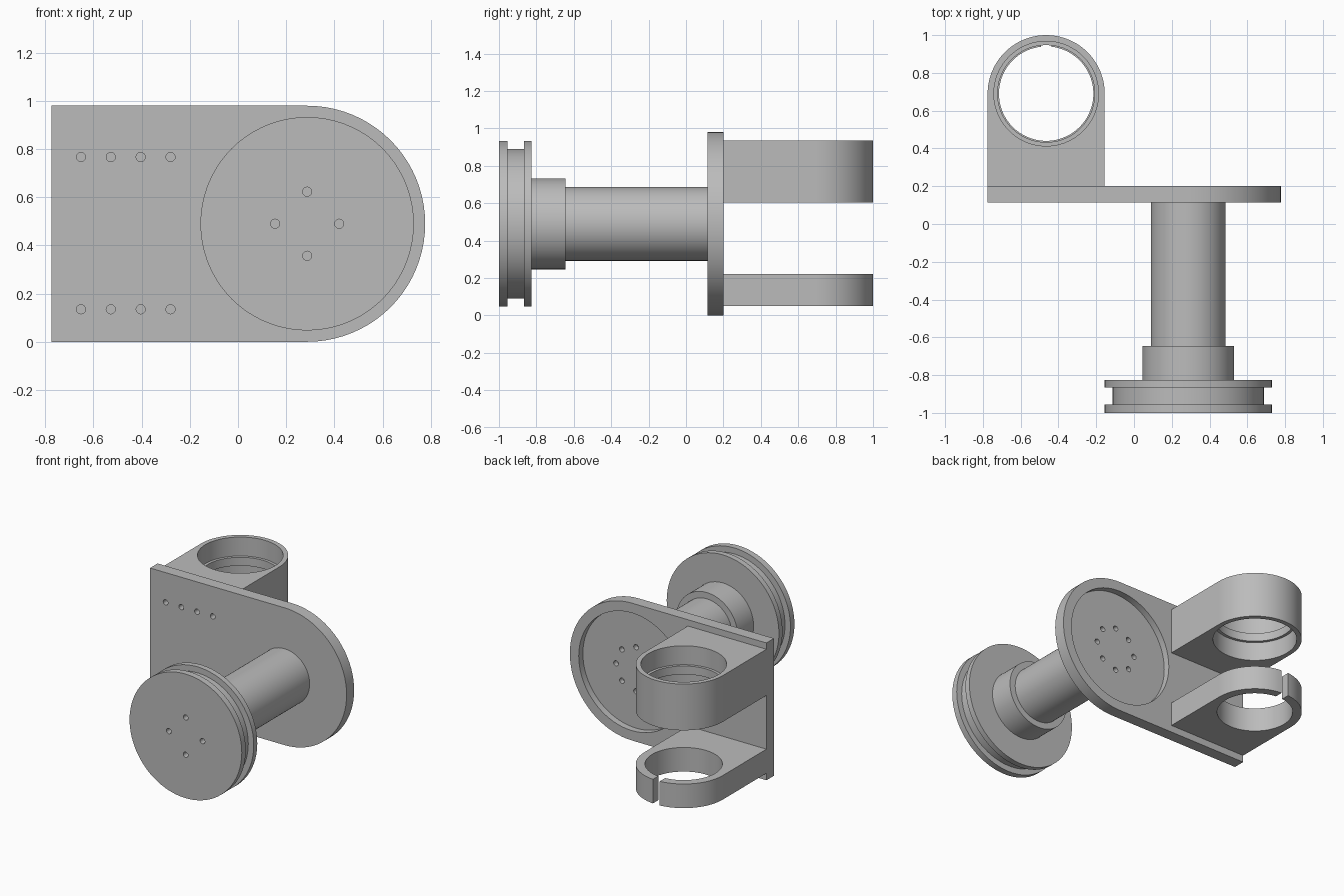
import bpy, bmesh
from math import sin, cos, pi, radians
from mathutils import Vector

cube = bpy.data.objects.get("Cube")
if cube:
    bpy.data.objects.remove(cube)

grey = bpy.data.materials.new("plain_grey")
grey.use_nodes = True
grey.diffuse_color = (0.5, 0.5, 0.5, 1)
bsdf = next(n for n in grey.node_tree.nodes if n.type == 'BSDF_PRINCIPLED')
bsdf.inputs["Base Color"].default_value = (0.5, 0.5, 0.5, 1)
bsdf.inputs["Roughness"].default_value = 0.6


def place(u, v, t, axis):
    """Point at (u, v) across the axis and t along it."""
    return Vector((u, t, v)) if axis == 'Y' else Vector((u, v, t))


def prism(bm, outline, lo, hi, axis):
    """Extrude a closed outline between lo and hi."""
    base = bm.faces.new([bm.verts.new(place(u, v, lo, axis)) for u, v in outline])
    ext = bmesh.ops.extrude_face_region(bm, geom=[base])
    verts = [g for g in ext["geom"] if isinstance(g, bmesh.types.BMVert)]
    bmesh.ops.translate(bm, vec=place(0, 0, hi - lo, axis), verts=verts)


def lathe(bm, profile, centre, axis, segs=72):
    """Turn (radius, height) points about an axis; ends are capped flat."""
    rings = []
    for r, t in profile:
        rings.append([bm.verts.new(place(centre[0] + r * cos(2 * pi * i / segs),
                                         centre[1] + r * sin(2 * pi * i / segs), t, axis))
                      for i in range(segs)])
    for a, b in zip(rings, rings[1:]):
        for i in range(segs):
            j = (i + 1) % segs
            bm.faces.new((a[i], a[j], b[j], b[i]))
    bm.faces.new(rings[0])
    bm.faces.new(rings[-1])


def finish(bm, name):
    bmesh.ops.recalc_face_normals(bm, faces=bm.faces)
    mesh = bpy.data.meshes.new(name)
    bm.to_mesh(mesh)
    bm.free()
    mesh.materials.append(grey)
    obj = bpy.data.objects.new(name, mesh)
    bpy.context.collection.objects.link(obj)
    return obj


def activate(obj):
    bpy.ops.object.select_all(action='DESELECT')
    obj.select_set(True)
    bpy.context.view_layer.objects.active = obj


def cut(obj, bm):
    """Subtract a cutter, then discard it."""
    cutter = finish(bm, "cutter")
    mod = obj.modifiers.new("cut", 'BOOLEAN')
    mod.operation = 'DIFFERENCE'
    mod.solver = 'EXACT'
    mod.object = cutter
    activate(obj)
    bpy.ops.object.modifier_apply(modifier=mod.name)
    bpy.data.objects.remove(cutter)


def smooth(obj):
    activate(obj)
    bpy.ops.object.shade_smooth_by_angle(angle=radians(30))


def holes(bm, points, r, lo, hi):
    for p in points:
        lathe(bm, [(r, lo), (r, hi)], p, 'Y', 20)


def circle_points(centre, r, n):
    return [(centre[0] + r * cos(2 * pi * i / n), centre[1] + r * sin(2 * pi * i / n))
            for i in range(n)]


HUB = (0.287, 0.49)      # spindle axis in x, z
RING = (-0.465, 0.69)    # clamp axis in x, y
LEFT = -0.775
PLATE_FRONT, PLATE_BACK = 0.115, 0.2
SCREW = 0.019

# Mounting plate with one rounded end
bm = bmesh.new()
R = 0.49
arc = [(HUB[0] + R * cos(a), HUB[1] + R * sin(a))
       for a in (-pi / 2 + pi * i / 40 for i in range(41))]
prism(bm, arc + [(LEFT, 2 * R), (LEFT, 0)], PLATE_FRONT, PLATE_BACK, 'Y')
plate = finish(bm, "mounting_plate")

# Round recess in the back of the plate
bm = bmesh.new()
lathe(bm, [(0.42, 0.153), (0.42, 0.3)], HUB, 'Y')
cut(plate, bm)

# Screw holes for the arms and for the spindle
bm = bmesh.new()
holes(bm, [(-0.652 + 0.124 * i, z) for i in range(4) for z in (0.135, 0.767)],
      SCREW, 0.05, 0.25)
holes(bm, circle_points(HUB, 0.158, 8), SCREW, 0.05, 0.25)
cut(plate, bm)
smooth(plate)

# Spindle: flanged wheel, collar and shaft turned in one piece
bm = bmesh.new()
lathe(bm, [(0.443, -1), (0.443, -0.955), (0.4, -0.955), (0.4, -0.865),
           (0.443, -0.865), (0.443, -0.825), (0.243, -0.825), (0.243, -0.645),
           (0.198, -0.645), (0.198, PLATE_FRONT)], HUB, 'Y')
spindle = finish(bm, "spindle")
bm = bmesh.new()
holes(bm, circle_points(HUB, 0.133, 4), SCREW, -1.1, -0.88)
cut(spindle, bm)
smooth(spindle)


# Two arms with round ends
def arm(name, lo, hi, bore):
    bm = bmesh.new()
    w = RING[0] - LEFT
    arc = [(RING[0] + w * cos(pi * i / 40), RING[1] + w * sin(pi * i / 40))
           for i in range(41)]
    prism(bm, arc + [(LEFT, PLATE_BACK), (LEFT + 2 * w, PLATE_BACK)], lo, hi, 'Z')
    obj = finish(bm, name)
    bm = bmesh.new()
    lathe(bm, bore, RING, 'Z')
    cut(obj, bm)
    return obj


# Upper arm has an inner lip halfway down its bore
upper = arm("upper_arm", 0.605, 0.935,
            [(0.277, 0.5), (0.277, 0.74), (0.257, 0.74),
             (0.257, 0.8), (0.277, 0.8), (0.277, 1.0)])
smooth(upper)

# Lower arm is a split clamp
lower = arm("lower_arm", 0.05, 0.222, [(0.25, 0), (0.25, 0.3)])
bm = bmesh.new()
s = 0.027
prism(bm, [(RING[0] - s, 0.85), (RING[0] + s, 0.85),
           (RING[0] + s, 1.1), (RING[0] - s, 1.1)], 0, 0.3, 'Z')
cut(lower, bm)
smooth(lower)
